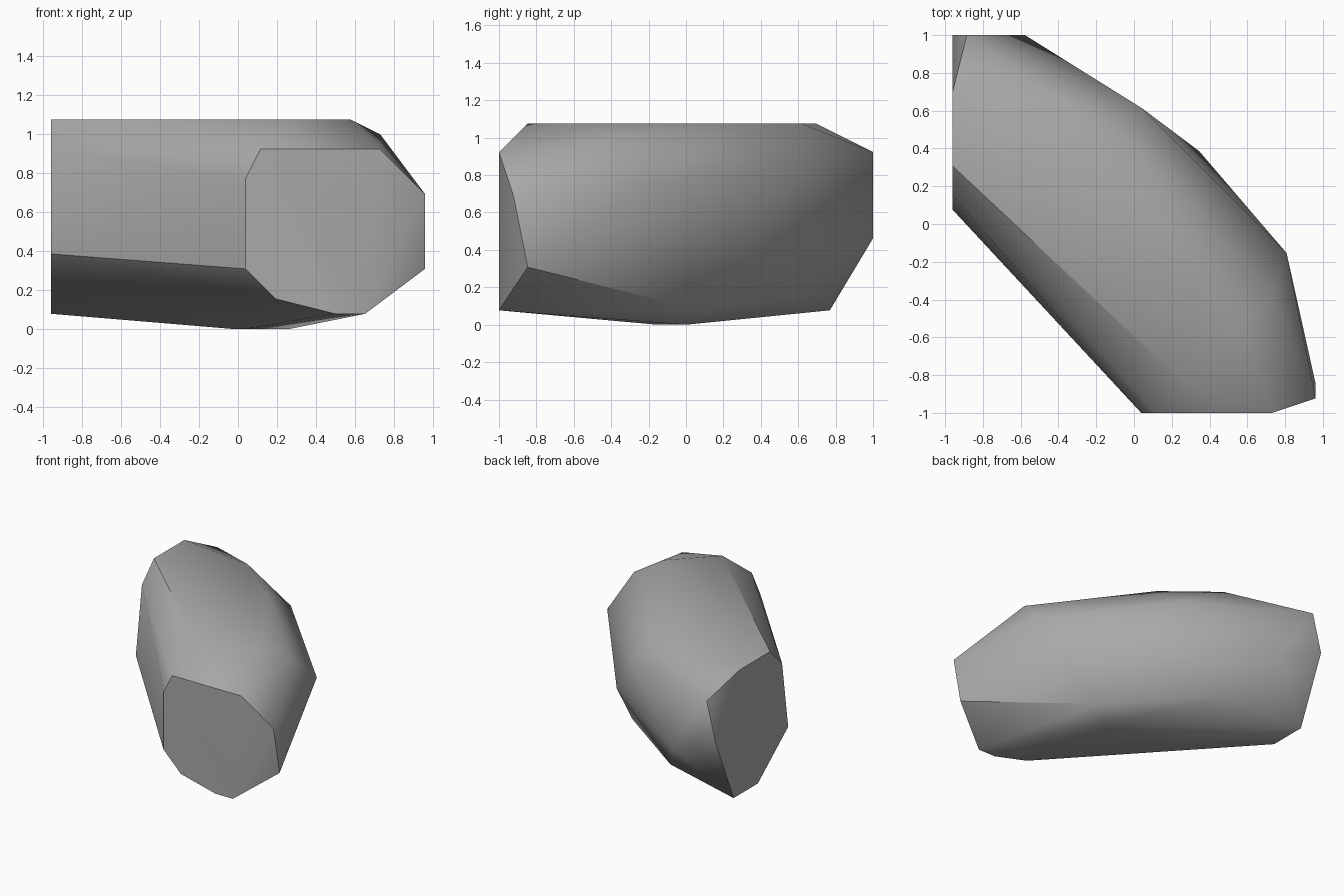
import bpy
import bmesh
import math
from mathutils import Vector

# Remove the default object
default_object = bpy.data.objects.get("Cube")
if default_object:
    bpy.data.objects.remove(default_object, do_unlink=True)

# Corners are given in whole grid steps, then scaled and centred
STEP = 1 / 13
CENTRE = Vector((12.5, 13, 0))

# Flat facets of the boulder: each lies in one plane of the grid
front_facet = [(13, 4), (13, 10), (14, 12), (22, 12), (21, 1), (19, 1), (15, 2)]
top_facet = [(0, 17), (16, 2), (20, 6), (13, 17), (8, 21), (0, 22)]
end_facet = [(26, 8), (23, 1), (19, 1), (14, 5), (15, 12)]
base_facet = [(16, 13), (12, 12), (13, 11)]

# Single corners that round off the remaining sides
shoulder_corners = [(22, 8, 13), (23, 11, 10), (13, 21, 11), (1, 26, 12)]
side_corners = [(25, 1, 9), (25, 2, 4), (17, 18, 6), (5, 26, 6)]
lower_corners = [(18, 14, 1), (8, 22, 2)]

corners = shoulder_corners + side_corners + lower_corners
corners += [(x, 0, z) for x, z in front_facet]
corners += [(x, y, 14) for x, y in top_facet]
corners += [(0, y, z) for y, z in end_facet]
corners += [(x, y, 0) for x, y in base_facet]


def make_material(name, colour):
    material = bpy.data.materials.new(name)
    material.use_nodes = True
    material.diffuse_color = colour
    shader = material.node_tree.nodes["Principled BSDF"]
    shader.inputs["Base Color"].default_value = colour
    shader.inputs["Roughness"].default_value = 0.9
    return material


def make_hull(name, points, material):
    """Wrap a chiselled solid around the given corners."""
    bm = bmesh.new()
    for point in points:
        bm.verts.new((Vector(point) - CENTRE) * STEP)
    hull = bmesh.ops.convex_hull(bm, input=bm.verts[:])
    loose = {v for v in hull["geom_interior"] + hull["geom_unused"]
             if isinstance(v, bmesh.types.BMVert) and not v.link_faces}
    bmesh.ops.delete(bm, geom=list(loose), context="VERTS")
    # Merge triangles that share a plane into whole facets
    bmesh.ops.dissolve_limit(bm, angle_limit=math.radians(1),
                             verts=bm.verts[:], edges=bm.edges[:])
    bmesh.ops.recalc_face_normals(bm, faces=bm.faces[:])
    mesh = bpy.data.meshes.new(name)
    bm.to_mesh(mesh)
    bm.free()
    mesh.materials.append(material)
    obj = bpy.data.objects.new(name, mesh)
    bpy.context.collection.objects.link(obj)
    return obj


stone_grey = make_material("stone grey", (0.4, 0.4, 0.4, 1))
boulder = make_hull("boulder", corners, stone_grey)

# Soft shading across shallow facets, crisp ridges elsewhere
bpy.ops.object.select_all(action="DESELECT")
boulder.select_set(True)
bpy.context.view_layer.objects.active = boulder
bpy.ops.object.shade_smooth_by_angle(angle=math.radians(35))
